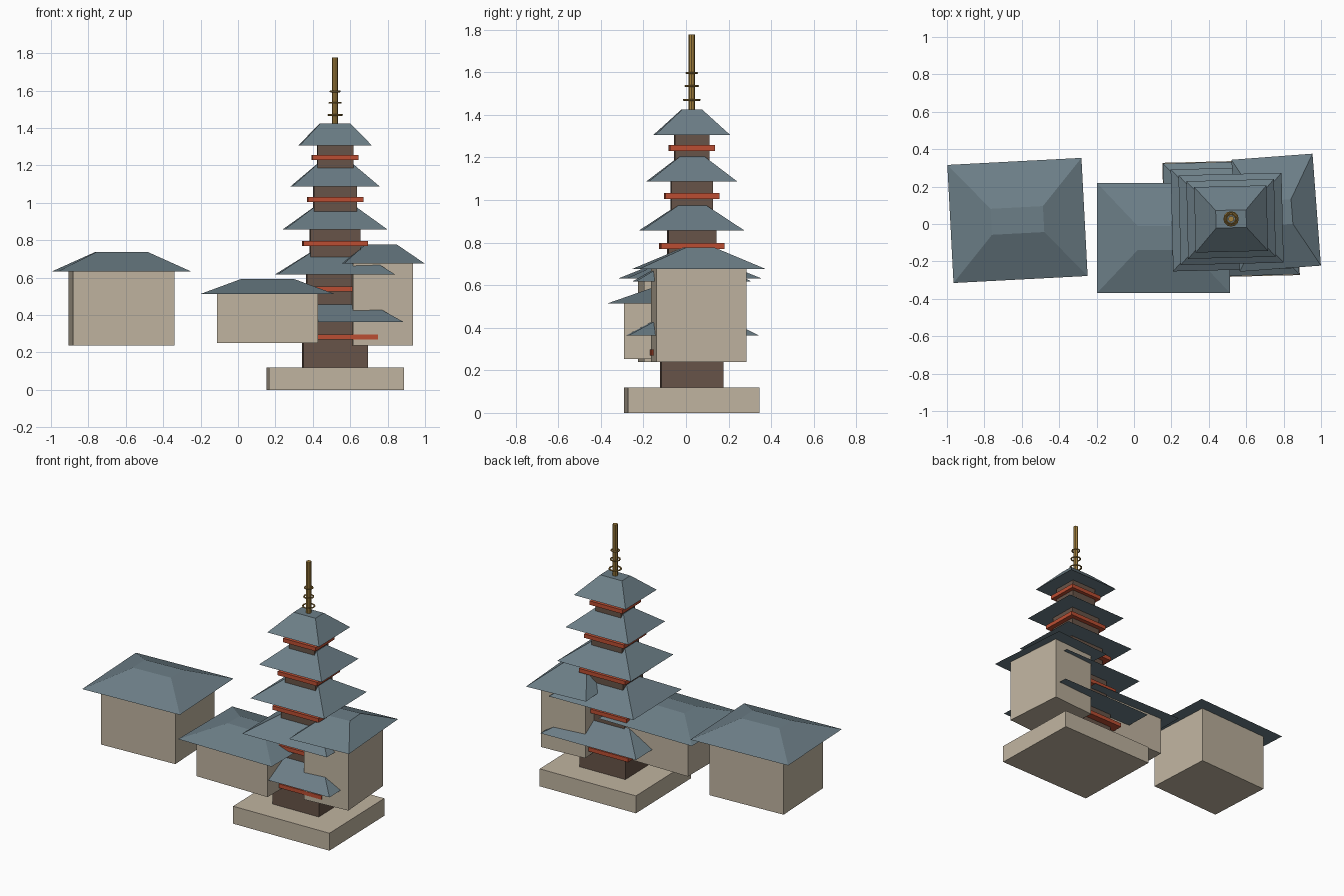
import bpy, bmesh, math
from mathutils import Matrix

if "Cube" in bpy.data.objects:
    bpy.data.objects.remove(bpy.data.objects["Cube"])


def material(name, rgb):
    m = bpy.data.materials.new(name)
    m.diffuse_color = (*rgb, 1)
    m.use_nodes = True
    m.node_tree.nodes["Principled BSDF"].inputs["Base Color"].default_value = m.diffuse_color
    return m


PLASTER = material("pale plaster", (0.527, 0.456, 0.352))
TILE = material("blue grey tile", (0.150, 0.209, 0.242))
WOOD = material("dark wood", (0.138, 0.089, 0.065))
RED = material("red lacquer", (0.500, 0.076, 0.032))
GOLD = material("old gold", (0.376, 0.223, 0.050))


def finish(name, bm, mat, loc, deg):
    me = bpy.data.meshes.new(name)
    bm.to_mesh(me)
    bm.free()
    me.materials.append(mat)
    ob = bpy.data.objects.new(name, me)
    ob.location = loc
    ob.rotation_euler.z = math.radians(deg)
    bpy.context.collection.objects.link(ob)
    return ob


def block(name, mat, xy, deg, size, z0, z1, top=(1, 1)):
    """Box from z0 to z1; its top face is scaled by `top`, giving a hipped roof."""
    bm = bmesh.new()
    bmesh.ops.create_cube(bm, size=1)
    for v in bm.verts:
        up = v.co.z > 0
        v.co.x *= size[0] * (top[0] if up else 1)
        v.co.y *= size[1] * (top[1] if up else 1)
        v.co.z = z1 if up else z0
    return finish(name, bm, mat, (*xy, 0), deg)


def house(name, xy, deg, walls, eaves, z0, z1, z2):
    block(name + "_walls", PLASTER, xy, deg, walls, z0, z1)
    block(name + "_roof", TILE, xy, deg, eaves, z1, z2, (0.39, 0.22))


def ring(name, xy, z, major, minor, n=12, k=6):
    # Small circle spun around the mast
    bm = bmesh.new()
    bmesh.ops.create_circle(
        bm, segments=k, radius=minor,
        matrix=Matrix.Translation((major, 0, 0)) @ Matrix.Rotation(math.pi / 2, 4, 'X'))
    bmesh.ops.spin(bm, geom=bm.verts[:] + bm.edges[:], cent=(0, 0, 0), axis=(0, 0, 1),
                   angle=2 * math.pi, steps=n)
    bmesh.ops.remove_doubles(bm, verts=bm.verts, dist=1e-4)
    bmesh.ops.recalc_face_normals(bm, faces=bm.faces)
    return finish(name, bm, GOLD, (*xy, z), 0)


# Three floating houses
house("left_house", (-0.623, 0.019), 3.0, (0.544, 0.46), (0.718, 0.632), 0.238, 0.632, 0.736)
house("middle_house", (0.158, -0.075), 0, (0.54, 0.43), (0.711, 0.588), 0.252, 0.514, 0.594)
house("right_house", (0.76, 0.0605), 4.3, (0.323, 0.425), (0.435, 0.60), 0.238, 0.675, 0.777)

# Pagoda plinth
P, TURN = (0.519, 0.027), 1.4
block("pagoda_plinth", PLASTER, P, TURN, (0.72, 0.618), 0, 0.12)

# Five storeys: column, balcony and hipped roof, shrinking upwards
eave_z = [0.364, 0.616, 0.857, 1.087, 1.306]
balcony_z = [0.27, 0.525, 0.77, 1.005, 1.23]
floor_z = 0.12
for i in range(5):
    s = 4 - i
    w = 0.191 + 0.0385 * s
    b = 0.245 + 0.051 * s
    tag = f"storey_{i + 1}"
    block(tag + "_column", WOOD, P, TURN, (w, w * 0.845), floor_z, eave_z[i] + 0.003)
    block(tag + "_balcony", RED, P, TURN, (b, b * 0.86), balcony_z[i], balcony_z[i] + 0.027)
    block(tag + "_roof", TILE, P, TURN, (0.387 + 0.082 * s, 0.35 + 0.065 * s),
          eave_z[i], eave_z[i] + 0.118, (0.42, 0.27))
    floor_z = eave_z[i] + 0.02

# Mast with three rings
bm = bmesh.new()
bmesh.ops.create_cone(bm, cap_ends=True, segments=8, radius1=0.016, radius2=0.016, depth=0.36)
finish("mast", bm, GOLD, (*P, 1.597), 0)
for i, (z, r) in enumerate([(1.47, 0.037), (1.535, 0.030), (1.596, 0.025)]):
    ring(f"mast_ring_{i + 1}", P, z, r, 0.005)
